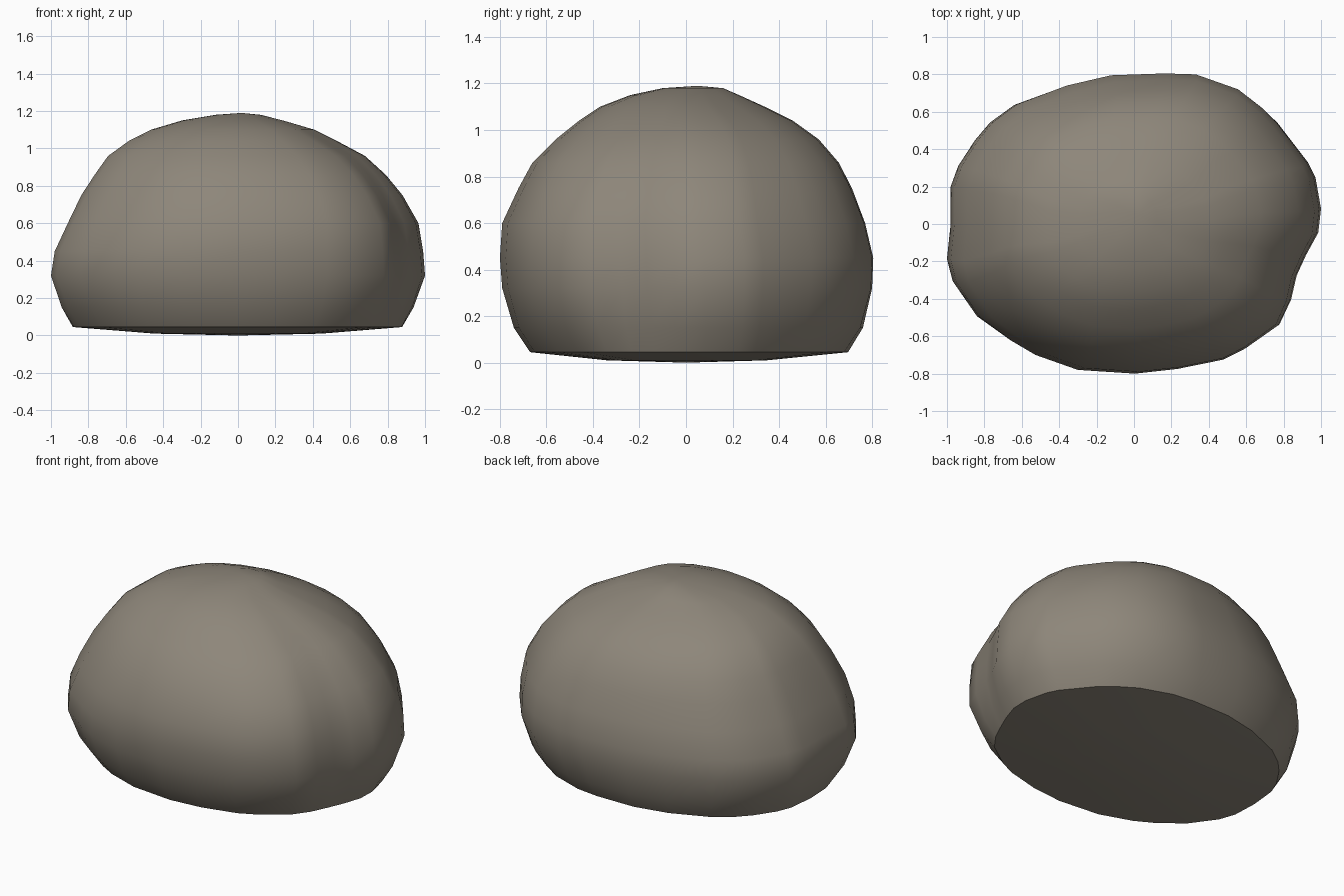
import bpy, bmesh, math

if "Cube" in bpy.data.objects:
    bpy.data.objects.remove(bpy.data.objects["Cube"])

# Plan outline of the boulder (counter-clockwise, seen from above)
outline = [(1.0, .08), (.97, .25), (.93, .33), (.77, .54), (.69, .62), (.56, .72),
           (.33, .80), (.16, .805), (-.13, .795), (-.37, .74), (-.64, .64), (-.77, .545),
           (-.85, .45), (-.94, .31), (-.98, .2), (-.98, 0), (-1.0, -.19), (-.97, -.31),
           (-.84, -.5), (-.66, -.63), (-.54, -.7), (-.31, -.78), (0, -.8), (.23, -.775),
           (.48, -.725), (.6, -.665), (.78, -.54), (.84, -.41), (.87, -.28), (.92, -.17),
           (.985, -.05)]

# Side profiles: z, x min, x max, y min, y max, share of the irregular outline
rings = [(.01, -.45, .45, -.34, .35, .3),
         (.045, -.89, .88, -.67, .70, .4),
         (.15, -.95, .94, -.74, .76, .7),
         (.32, -1.0, 1.0, -.79, .795, 1),
         (.45, -.98, .99, -.80, .80, 1),
         (.60, -.91, .965, -.79, .765, 1),
         (.75, -.84, .88, -.72, .71, .9),
         (.86, -.77, .79, -.66, .655, .8),
         (.96, -.70, .68, -.56, .57, .7),
         (1.04, -.59, .53, -.46, .46, .6),
         (1.10, -.47, .41, -.37, .34, .5),
         (1.15, -.30, .24, -.24, .23, .4),
         (1.18, -.12, .12, -.10, .16, .3)]

# Loft the rings and close both ends
bm = bmesh.new()
loops = []
for z, x0, x1, y0, y1, share in rings:
    loop = []
    for x, y in outline:
        u, v = x, y / .8
        k = share + (1 - share) / math.hypot(u, v)
        loop.append(bm.verts.new(((x0 + x1) / 2 + u * k * (x1 - x0) / 2,
                                  (y0 + y1) / 2 + v * k * (y1 - y0) / 2, z)))
    loops.append(loop)
n = len(outline)
for a, b in zip(loops, loops[1:]):
    for i in range(n):
        j = (i + 1) % n
        bm.faces.new((a[i], a[j], b[j], b[i]))
for loop, tip in ((loops[0], (0, 0, 0)), (loops[-1], (.02, .05, 1.19))):
    c = bm.verts.new(tip)
    for i in range(n):
        bm.faces.new((loop[i], loop[(i + 1) % n], c))
bmesh.ops.recalc_face_normals(bm, faces=bm.faces)

mesh = bpy.data.meshes.new("boulder")
bm.to_mesh(mesh)
bm.free()
boulder = bpy.data.objects.new("boulder", mesh)
bpy.context.collection.objects.link(boulder)

# Warm grey stone
stone = bpy.data.materials.new("warm grey stone")
stone.diffuse_color = (.27, .24, .195, 1)
stone.use_nodes = True
stone.node_tree.nodes["Principled BSDF"].inputs["Base Color"].default_value = stone.diffuse_color
mesh.materials.append(stone)

# Smooth body with a crisp edge around the base
bpy.context.view_layer.objects.active = boulder
boulder.select_set(True)
bpy.ops.object.shade_smooth_by_angle(angle=math.radians(45))
